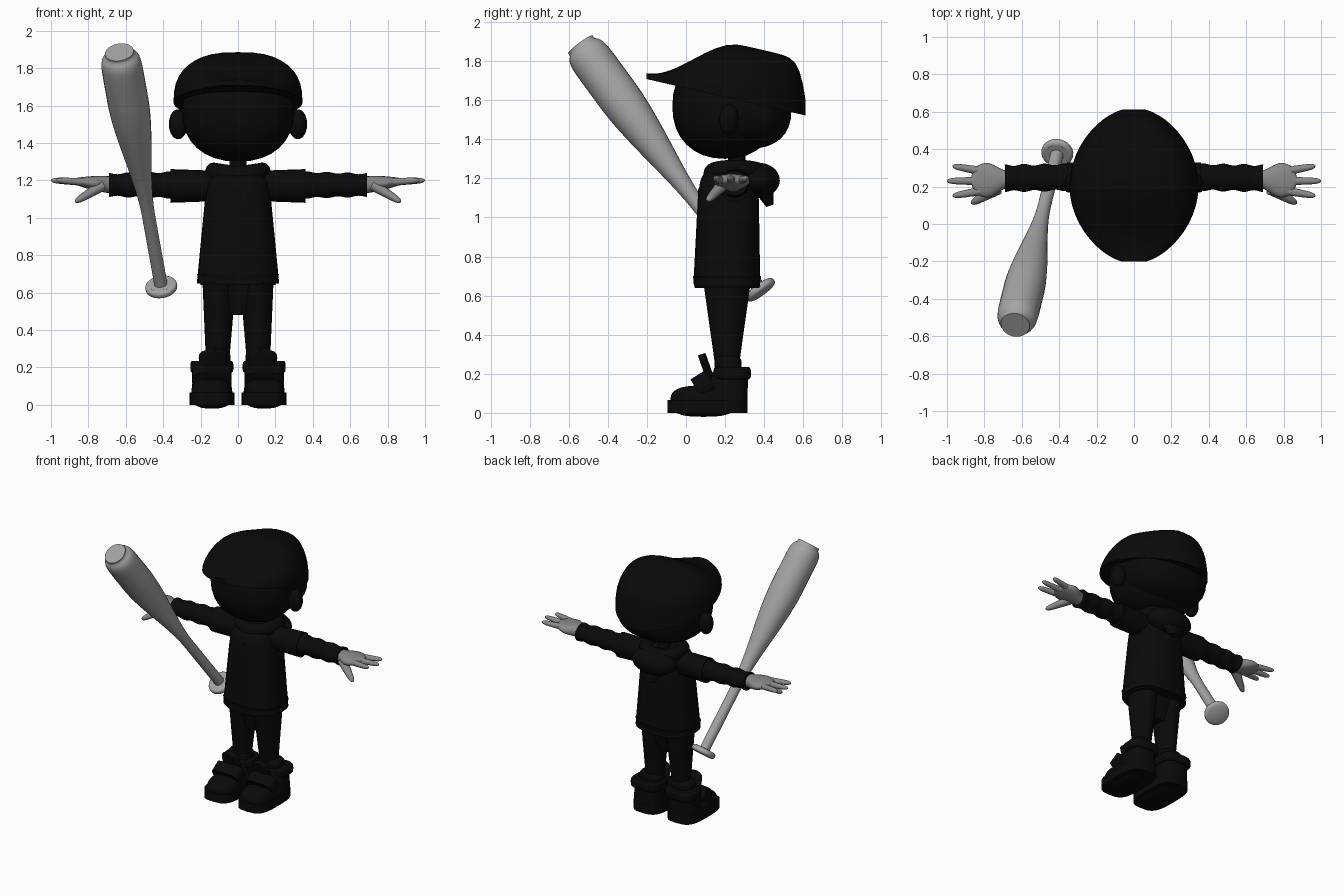
import bpy, bmesh, math
from mathutils import Vector

if "Cube" in bpy.data.objects:
    bpy.data.objects.remove(bpy.data.objects["Cube"], do_unlink=True)


def material(name, value):
    mat = bpy.data.materials.new(name)
    mat.use_nodes = True
    colour = (value, value, value, 1)
    mat.diffuse_color = colour
    mat.node_tree.nodes["Principled BSDF"].inputs["Base Color"].default_value = colour
    return mat


black = material("soft black", .003)
skin = material("hand grey", .25)
wood = material("bat grey", .38)


def power(value, exponent):
    return math.copysign(abs(value) ** exponent, value)


def smooth(t, low, high):
    u = min(1, max(0, (t - low) / (high - low)))
    return u * u * (3 - 2 * u)


def dome(t, sharpness):
    """Near 1 along the part, closing round at its end."""
    return max(.05, 1 - t ** sharpness) ** .5


def finish(name, bm, mat):
    bmesh.ops.recalc_face_normals(bm, faces=bm.faces)
    mesh = bpy.data.meshes.new(name)
    bm.to_mesh(mesh)
    bm.free()
    obj = bpy.data.objects.new(name, mesh)
    bpy.context.collection.objects.link(obj)
    mesh.materials.append(mat)
    bpy.ops.object.select_all(action="DESELECT")
    obj.select_set(True)
    bpy.context.view_layer.objects.active = obj
    bpy.ops.object.shade_smooth_by_angle(angle=math.radians(40))


def loft(name, rings, mat, closed=False):
    """Skin equal-length point rings, capping the ends or closing the loop."""
    bm = bmesh.new()
    loops = [[bm.verts.new(point) for point in ring] for ring in rings]
    if closed:
        loops.append(loops[0])
    else:
        bm.faces.new(loops[0])
        bm.faces.new(loops[-1])
    for a, b in zip(loops, loops[1:]):
        for i in range(len(a)):
            bm.faces.new((a[i - 1], a[i], b[i], b[i - 1]))
    finish(name, bm, mat)


def oval(centre, u, v, width, depth, boxy=1, sides=24):
    angles = [math.tau * i / sides for i in range(sides)]
    return [centre + u * (width * power(math.cos(a), boxy))
            + v * (depth * power(math.sin(a), boxy)) for a in angles]


def rod(name, start, end, shape, mat, boxy=1, steps=12):
    """Straight part whose half width and half depth follow shape(t)."""
    start, end = Vector(start), Vector(end)
    axis = (end - start).normalized()
    upright = abs(axis.z) > .99
    u = Vector((1, 0, 0)) if upright else axis.cross(Vector((0, 0, 1))).normalized()
    v = axis.cross(u)
    rings = []
    for i in range(steps + 1):
        t = math.sin(math.pi / 2 * i / steps)
        rings.append(oval(start.lerp(end, t), u, v, *shape(t), boxy))
    loft(name, rings, mat)


def ball(name, centre, size, mat, boxy=1):
    bm = bmesh.new()
    bmesh.ops.create_uvsphere(bm, u_segments=32, v_segments=16, radius=1)
    for vert in bm.verts:
        vert.co = [c + s * power(k, boxy) for c, s, k in zip(centre, size, vert.co)]
    finish(name, bm, mat)


# Head, hair and neck
ball("head", (0, .2, 1.57), (.3, .27, .27), black, boxy=.9)
ball("hair", (0, .3, 1.56), (.3, .24, .21), black, boxy=.8)
rod("neck", (0, .26, 1.2), (0, .26, 1.4), lambda t: (.045, .045), black)

# Flat cap: arches set along a falling brim line, low in front and full behind
cap_rings = []
for i in range(25):
    t = .5 - .49 * math.cos(math.pi * i / 24)
    width = .345 * math.sin(math.pi * t) ** .5
    height = (.03 + .255 * smooth(t, 0, .6)) * (1 - t ** 30)
    arch = [math.pi * k / 20 for k in range(21)]
    cap_rings.append([(width * power(math.cos(a), .75), -.21 + .83 * t,
                       1.71 - .19 * t + height * power(math.sin(a), .8)) for a in arch])
loft("flat_cap", cap_rings, black)

# Jacket with hem band
rod("jacket", (0, .21, .65), (0, .22, 1.27),
    lambda t: ((.22 - .06 * t) * dome(t, 16), (.17 - .02 * t) * dome(t, 16)), black, boxy=.75)
rod("jacket_hem", (0, .21, .64), (0, .21, .7), lambda t: (.2 + .02 * t, .165 + .01 * t), black, boxy=.75)
rod("jacket_placket", (0, .05, .66), (0, .075, 1.15), lambda t: (.02, .012), black)

# Hood: rolled collar round the neck, drooping bag and tip behind
collar = []
for i in range(28):
    a = math.tau * i / 28
    out = Vector((math.cos(a), math.sin(a), 0))
    centre = Vector((.13 * out.x, .255 + .12 * out.y, 1.225 + .02 * abs(out.x)))
    collar.append(oval(centre, out, Vector((0, 0, 1)), .045, .05))
loft("hood_collar", collar, black, closed=True)
ball("hood_bag", (0, .37, 1.19), (.17, .11, .09), black)
rod("hood_tip", (0, .43, 1.06), (0, .38, 1.2), lambda t: (.04 + .1 * t, .02 + .05 * t), black)

# Hips
rod("hips", (0, .21, .48), (0, .21, .7),
    lambda t: (.05 + .135 * smooth(t, -.2, .5), .06 + .06 * t), black, boxy=.8)

for s, side in ((1, "left"), (-1, "right")):
    ball(side + "_ear", (s * .32, .22, 1.5), (.05, .05, .08), black)

    # Wide upper sleeve over a creased lower sleeve
    rod(side + "_upper_sleeve", (s * .08, .24, 1.17), (s * .36, .25, 1.17),
        lambda t: (.08, .08 + .01 * t), black)
    rod(side + "_lower_sleeve", (s * .34, .25, 1.175), (s * .69, .245, 1.175),
        lambda t: (.07 + .005 * math.sin(20 * t), .07 - .01 * t + .004 * math.sin(20 * t)),
        black, steps=30)

    # Hand: palm, three fingers and a thumb
    rod(side + "_palm", (s * .67, .24, 1.175), (s * .87, .23, 1.195),
        lambda t: ((.045 + .05 * smooth(t, 0, .6)) * dome(t, 6), .045 - .028 * t ** 2), skin, boxy=.9)
    for i, finger in ((-1, "front"), (0, "middle"), (1, "back")):
        rod(f"{side}_{finger}_finger", (s * .8, .23 + .05 * i, 1.19),
            (s * (1 - .03 * abs(i)), .23 + .08 * i, 1.2),
            lambda t: ((.024 - .008 * t) * dome(t, 12), (.022 - .007 * t) * dome(t, 12)), skin)
    rod(side + "_thumb", (s * .73, .19, 1.17), (s * .87, .11, 1.085),
        lambda t: ((.035 - .017 * t) * dome(t, 12), (.03 - .013 * t) * dome(t, 12)), skin)

    # Trouser leg and bunched cuff
    rod(side + "_leg", (s * .11, .21, .2), (s * .1, .21, .66),
        lambda t: (.06 + .03 * t, .055 + .065 * t), black)
    ball(side + "_cuff", (s * .125, .215, .25), (.085, .07, .045), black, boxy=.7)

    # Boot: sole, toe, ankle, padded collar, tongue and strap
    x = s * .14
    rod(side + "_sole", (x, .11, 0), (x, .11, .065), lambda t: (.12, .205), black, boxy=.6)
    ball(side + "_toe", (x, .09, .06), (.11, .17, .08), black, boxy=.7)
    rod(side + "_ankle", (x, .2, .06), (x, .23, .2), lambda t: (.11 - .015 * t, .115 - .025 * t),
        black, boxy=.7)
    rod(side + "_boot_collar", (x, .237, .17), (x, .237, .235),
        lambda t: (.1 + .015 * dome(abs(2 * t - 1), 4), .08 + .015 * dome(abs(2 * t - 1), 4)),
        black, boxy=.6)
    rod(side + "_tongue", (s * .13, .14, .13), (s * .125, .08, .3),
        lambda t: (.07 * dome(t, 12), .02), black)
    rod(side + "_strap", (x, .055, .12), (x, .125, .165), lambda t: (.105, .06), black, boxy=.5)

# Baseball bat leaning forward and outward
foot, tip = Vector((-.41, .38, .63)), Vector((-.635, -.54, 1.885))


def bat_shape(t):
    radius = (.035 + .075 * smooth(t, .3, .8)) * max(.5, 1 - t ** 60) ** .5
    return radius, radius


rod("bat", foot, tip, bat_shape, wood, steps=40)
lean = (tip - foot).normalized() * .022


def knob_shape(t):
    radius = .06 + .026 * dome(abs(2 * t - 1), 3)
    return radius, radius


rod("bat_knob", foot - lean, foot + lean, knob_shape, wood)
